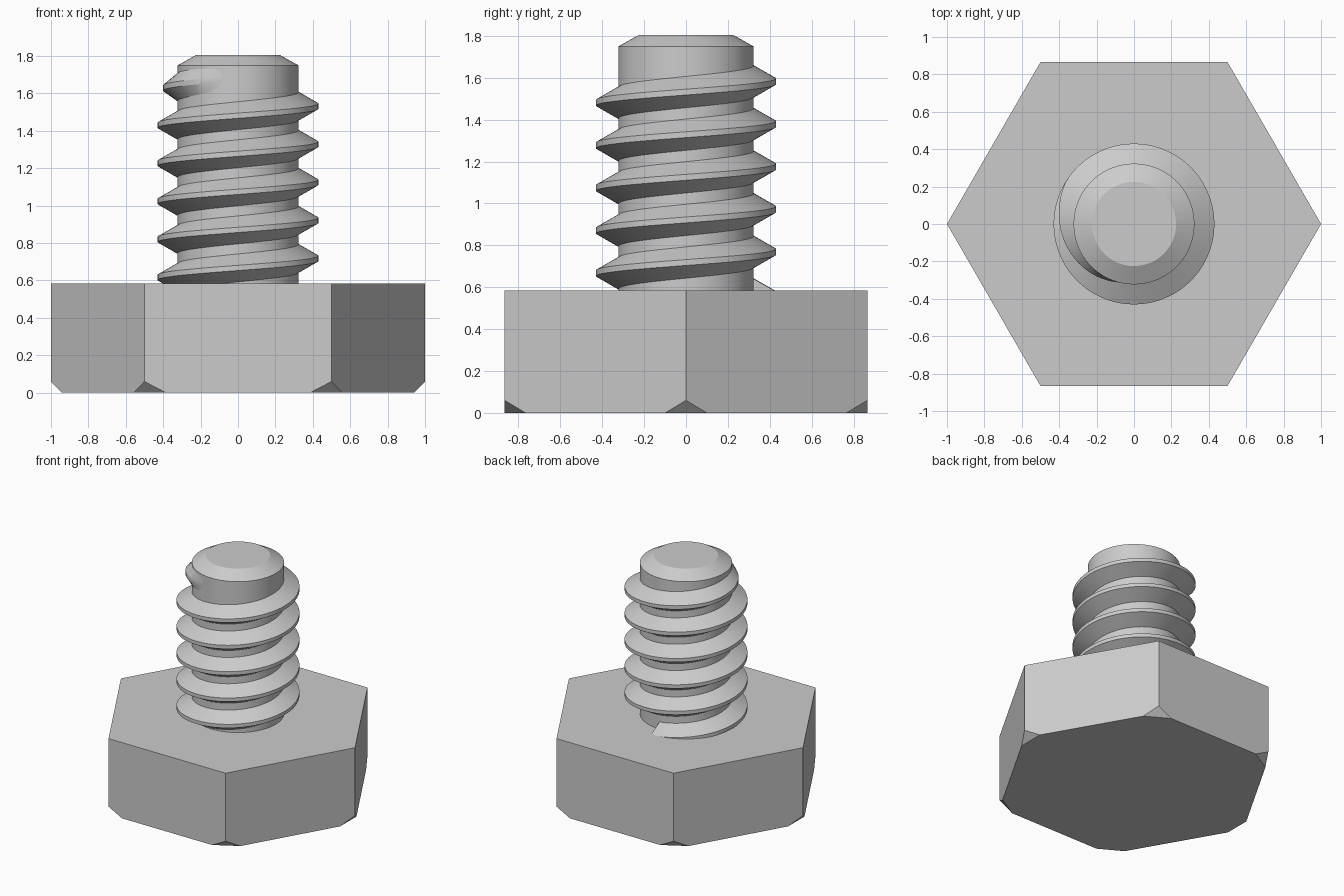
import bpy, bmesh, math
from mathutils import Vector

cube = bpy.data.objects.get("Cube")
if cube:
    bpy.data.objects.remove(cube, do_unlink=True)

steel = bpy.data.materials.new("steel_grey")
steel.use_nodes = True
colour = (0.6, 0.6, 0.6, 1)
steel.diffuse_color = colour
steel.node_tree.nodes["Principled BSDF"].inputs["Base Color"].default_value = colour

HEAD_TOP, CORE_R, CREST_R = 0.585, 0.323, 0.43
PITCH, STEPS = 0.2035, 72


def finish(name, bm, smooth=False):
    """Turn a bmesh into a named steel object."""
    bmesh.ops.recalc_face_normals(bm, faces=bm.faces)
    mesh = bpy.data.meshes.new(name)
    bm.to_mesh(mesh)
    bm.free()
    mesh.materials.append(steel)
    obj = bpy.data.objects.new(name, mesh)
    bpy.context.collection.objects.link(obj)
    if smooth:
        bpy.ops.object.select_all(action='DESELECT')
        obj.select_set(True)
        bpy.context.view_layer.objects.active = obj
        bpy.ops.object.shade_smooth_by_angle(angle=math.radians(20))
    return obj


def polar(r, a, z):
    return Vector((r * math.cos(a), r * math.sin(a), z))


# Hexagonal head, lower corners sliced off
bm = bmesh.new()
corners = [polar(1, math.radians(60 * i), 0) for i in range(6)]
base = bm.faces.new([bm.verts.new(c) for c in corners])
top = bmesh.ops.extrude_face_region(bm, geom=[base])["geom"]
bmesh.ops.translate(bm, verts=[g for g in top if isinstance(g, bmesh.types.BMVert)],
                    vec=(0, 0, HEAD_TOP))
for i in range(6):
    out = corners[i]
    foot, rise = out * 0.9425, out + Vector((0, 0, 0.06))
    normal = (out * 0.06 - Vector((0, 0, 0.0575))).normalized()
    cut = bmesh.ops.bisect_plane(bm, geom=bm.verts[:] + bm.edges[:] + bm.faces[:],
                                 plane_co=(foot + rise) / 2, plane_no=normal, clear_outer=True)
    rim = [g for g in cut["geom_cut"] if isinstance(g, bmesh.types.BMEdge)]
    bmesh.ops.holes_fill(bm, edges=rim)
finish("hex_head", bm)

# Round core with a bevelled tip
bm = bmesh.new()
rings = [[bm.verts.new(polar(r, math.tau * i / STEPS, z)) for i in range(STEPS)]
         for r, z in ((CORE_R, 0.55), (CORE_R, 1.75), (0.225, 1.805))]
for low, high in zip(rings, rings[1:]):
    for i in range(STEPS):
        j = (i + 1) % STEPS
        bm.faces.new((low[i], low[j], high[j], high[i]))
bm.faces.new(rings[0])
bm.faces.new(rings[-1])
finish("shaft_core", bm, True)

# Right-handed thread, starting inside the head and fading out at the top
bm = bmesh.new()
start, fade, end = -4.75 * 360, 148, 258     # degrees, with 0 at the last full crest on +x
sections = []
for k in range(int((end - start) / 5) + 1):
    deg = start + 5 * k
    a, z = math.radians(deg), 1.532 + PITCH * deg / 360
    full = min(1, max(0, (end - deg) / (end - fade)))
    crest = CORE_R - 0.003 + (CREST_R - CORE_R + 0.003) * full
    root = CORE_R - 0.004
    profile = ((root, -0.077), (crest, -0.014), (crest, 0.014), (root, 0.077))
    sections.append([bm.verts.new(polar(r, a, z + dz)) for r, dz in profile])
for s, t in zip(sections, sections[1:]):
    for i in range(4):
        j = (i + 1) % 4
        bm.faces.new((s[i], s[j], t[j], t[i]))
bm.faces.new(sections[0])
bm.faces.new(sections[-1])
finish("screw_thread", bm, True)
